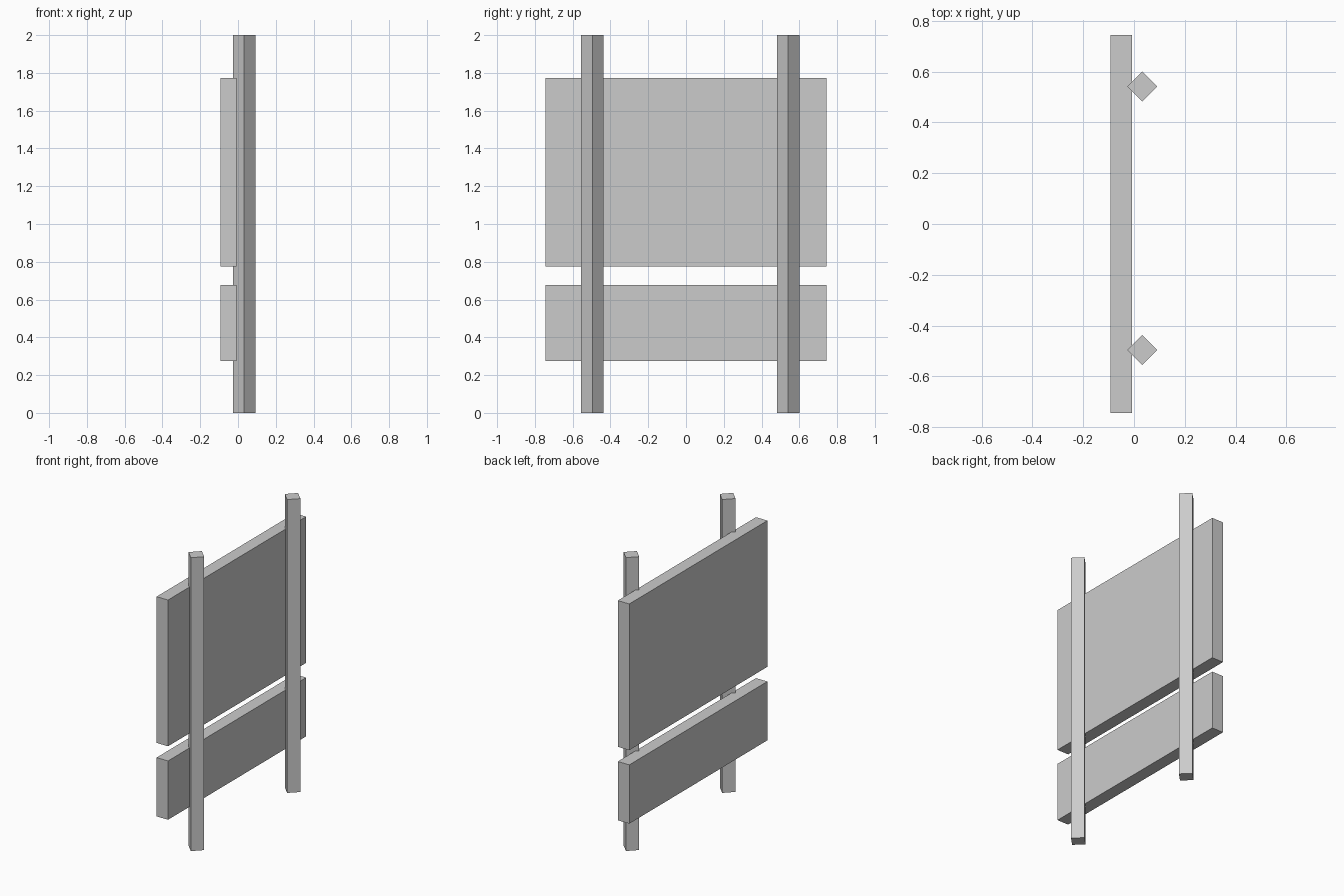
import bpy
import math

if "Cube" in bpy.data.objects:
    bpy.data.objects.remove(bpy.data.objects["Cube"])


def box(name, center, size, turn=0.0):
    """Box from its centre and full size, turned about z."""
    bpy.ops.mesh.primitive_cube_add(size=1, location=center, rotation=(0, 0, turn))
    obj = bpy.context.object
    obj.name = name
    obj.scale = size
    bpy.ops.object.transform_apply(location=False, rotation=True, scale=True)
    return obj


# Square posts, turned 45 degrees so one edge bites into the boards
POST_SIDE = 0.118 / math.sqrt(2)
for name, y in (("post_right", -0.496), ("post_left", 0.541)):
    box(name, (0.033, y, 1.0), (POST_SIDE, POST_SIDE, 2.0), math.radians(45))

# Large upper board and narrow lower board
for name, z0, z1 in (("upper_board", 0.776, 1.773), ("lower_board", 0.275, 0.676)):
    box(name, (-0.05, 0, (z0 + z1) / 2), (0.086, 1.488, z1 - z0))
